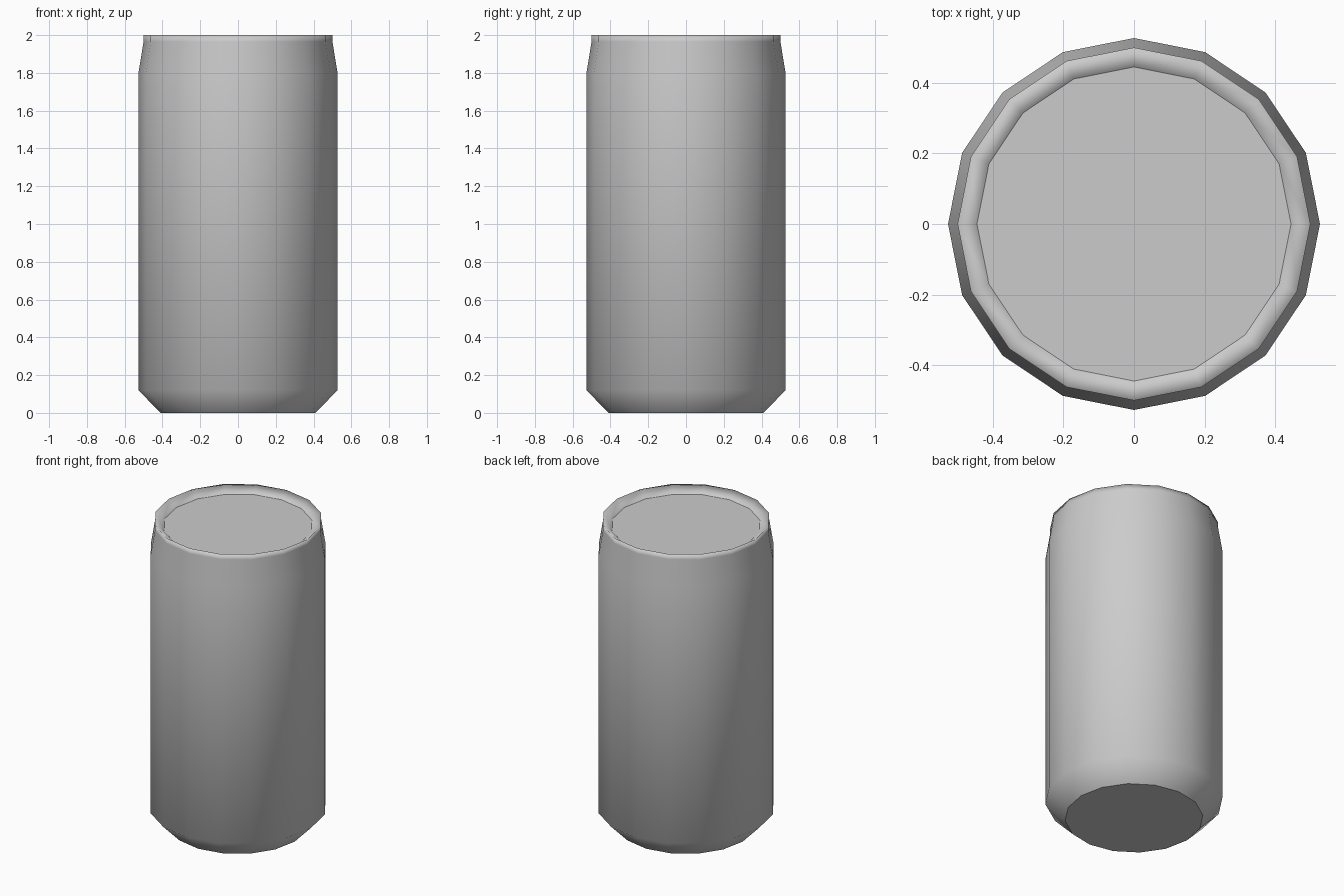
import bpy, bmesh
from math import cos, sin, tau

if "Cube" in bpy.data.objects:
    bpy.data.objects.remove(bpy.data.objects["Cube"])

SIDES = 16
# radius, height from the base edge up over the rim to the recessed lid
PROFILE = [(0.41, 0), (0.527, 0.12), (0.527, 1.8), (0.50, 1.965), (0.50, 2.0), (0.445, 1.958)]


def ring(bm, r, z):
    return [bm.verts.new((r * cos(tau * i / SIDES), r * sin(tau * i / SIDES), z))
            for i in range(SIDES)]


bm = bmesh.new()
rings = [ring(bm, r, z) for r, z in PROFILE]

# smooth side wall, shoulder and rim
for low, high in zip(rings, rings[1:]):
    for i in range(SIDES):
        j = (i + 1) % SIDES
        bm.faces.new((low[i], low[j], high[j], high[i])).smooth = True

# flat base and lid
bm.faces.new(rings[0][::-1])
bm.faces.new(rings[-1])

mesh = bpy.data.meshes.new("drink_can")
bm.to_mesh(mesh)
bm.free()
bpy.context.collection.objects.link(bpy.data.objects.new("drink_can", mesh))
